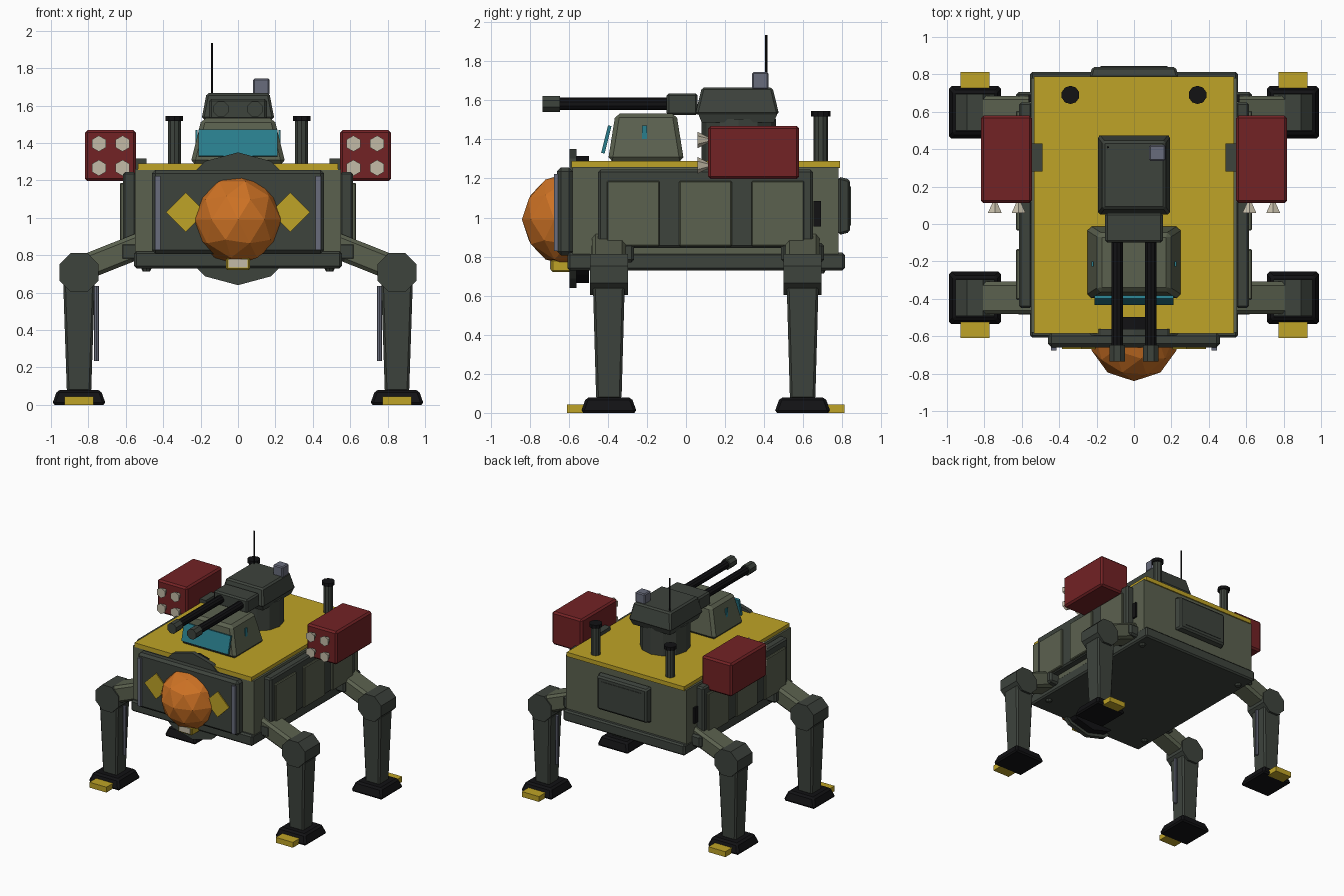
import bpy, bmesh, math
from mathutils import Matrix, Vector, Euler

old = bpy.data.objects.get("Cube")
if old:
    bpy.data.objects.remove(old)


def paint(name, r, g, b):
    m = bpy.data.materials.new(name)
    m.use_nodes = True
    m.diffuse_color = (r, g, b, 1)
    bsdf = m.node_tree.nodes["Principled BSDF"]
    bsdf.inputs["Base Color"].default_value = (r, g, b, 1)
    bsdf.inputs["Roughness"].default_value = 0.8
    return m


olive = paint("light olive", 0.105, 0.12, 0.078)
dark = paint("dark green grey", 0.047, 0.056, 0.046)
black = paint("black", 0.006, 0.006, 0.007)
yellow = paint("yellow", 0.52, 0.37, 0.02)
red = paint("dark red", 0.17, 0.016, 0.018)
orange = paint("orange", 0.62, 0.17, 0.018)
teal = paint("teal glass", 0.023, 0.21, 0.27)
steel = paint("blue steel", 0.14, 0.15, 0.2)
cream = paint("cream", 0.55, 0.5, 0.39)


def finish(name, bm, mat, centre, rot=(0, 0, 0), bevel=0):
    mesh = bpy.data.meshes.new(name)
    bmesh.ops.recalc_face_normals(bm, faces=bm.faces)
    bm.to_mesh(mesh)
    bm.free()
    mesh.materials.append(mat)
    ob = bpy.data.objects.new(name, mesh)
    ob.location = centre
    ob.rotation_euler = rot
    bpy.context.collection.objects.link(ob)
    if bevel:
        mod = ob.modifiers.new("bevel", "BEVEL")
        mod.width = bevel
        mod.segments = 1
    return ob


def block(name, mat, centre, size, top=(1, 1), bevel=0, rot=(0, 0, 0)):
    """Box whose upper face can be scaled to make a tapered block."""
    bm = bmesh.new()
    bmesh.ops.create_cube(bm, size=1)
    for v in bm.verts:
        k = top if v.co.z > 0 else (1, 1)
        v.co = Vector((v.co.x * size[0] * k[0], v.co.y * size[1] * k[1], v.co.z * size[2]))
    return finish(name, bm, mat, centre, rot, bevel)


def tube(name, mat, centre, r1, r2, length, sides=12, rot=(0, 0, 0), turn=0):
    """Cylinder or cone along z; turn spins its corners."""
    bm = bmesh.new()
    bmesh.ops.create_cone(bm, cap_ends=True, segments=sides, radius1=r1, radius2=r2,
                          depth=length, matrix=Matrix.Rotation(turn, 4, "Z"))
    return finish(name, bm, mat, centre, rot)


FWD = (math.pi / 2, 0, 0)

# Hull, chassis and deck
block("hull", olive, (0, 0.1, 1.02), (1.1, 1.36, 0.48))
block("chassis", dark, (0, 0.103, 0.775), (1.11, 1.42, 0.09), bevel=0.012)
block("deck", yellow, (0, 0.102, 1.272), (1.07, 1.375, 0.035))
block("front_plate", dark, (0, -0.62, 1.032), (0.92, 0.08, 0.45), bevel=0.02)
block("rear_hatch", dark, (0, 0.81, 1.06), (0.48, 0.3, 0.06), top=(0.93, 0.9),
      bevel=0.012, rot=(-math.pi / 2, 0, 0))
block("rear_hatch_panel", dark, (0, 0.84, 1.06), (0.36, 0.008, 0.2))

# Nose dome with its collar
tube("collar_front", dark, (0, -0.578, 0.995), 0.355, 0.355, 0.035, 12, FWD)
tube("collar_rear", black, (0, -0.53, 0.99), 0.325, 0.325, 0.065, 12, FWD)
dome = bmesh.new()
bmesh.ops.create_icosphere(dome, subdivisions=2, radius=0.24)
finish("nose_dome", dome, orange, (0, -0.6, 0.99))
block("lamp_housing", yellow, (0, -0.64, 0.753), (0.13, 0.1, 0.065), bevel=0.008)
block("lamp_lens", cream, (0, -0.693, 0.757), (0.1, 0.008, 0.045))

# Cab
block("cab", olive, (0, -0.205, 1.41), (0.51, 0.39, 0.245), top=(0.76, 0.8), bevel=0.022)
block("windshield", teal, (0, -0.408, 1.4), (0.425, 0.018, 0.145), rot=(math.radians(-14), 0, 0))

# Turret
tube("turret_ring", dark, (0, 0.27, 1.39), 0.19, 0.19, 0.23, 12)
block("turret_base", dark, (0, 0.265, 1.515), (0.34, 0.37, 0.055), top=(1.1, 1.12))
block("turret", dark, (0, 0.262, 1.597), (0.39, 0.43, 0.14), top=(0.86, 0.84), bevel=0.012)
block("gun_mantlet", dark, (0, -0.02, 1.58), (0.31, 0.16, 0.112), bevel=0.012)
block("sensor", steel, (0.125, 0.38, 1.7), (0.088, 0.085, 0.09), bevel=0.008)
tube("antenna", black, (-0.14, 0.41, 1.795), 0.006, 0.006, 0.28, 6)

for s in (-1, 1):
    side = "left" if s > 0 else "right"

    # Guns
    tube(side + "_barrel", black, (s * 0.09, -0.38, 1.582), 0.032, 0.032, 0.58, 10, FWD)
    tube(side + "_muzzle", dark, (s * 0.09, -0.69, 1.582), 0.044, 0.044, 0.088, 8, FWD, math.pi / 8)

    # Front markings and trim
    block(side + "_diamond", yellow, (s * 0.28, -0.664, 1.03), (0.15, 0.009, 0.15),
          rot=(0, math.pi / 4, 0))
    block(side + "_trim_strip", steel, (s * 0.43, -0.665, 1.025), (0.03, 0.02, 0.395))
    block(side + "_cab_window", teal, (s * 0.222, -0.213, 1.43), (0.009, 0.026, 0.08))

    # Side armour
    block(side + "_armour", dark, (s * 0.58, 0.1, 1.045), (0.07, 1.1, 0.4), bevel=0.012)
    for i in range(3):
        block(f"{side}_panel_{i}", olive, (s * 0.618, -0.27 + 0.37 * i, 1.02),
              (0.026, 0.27, 0.335), bevel=0.006)
    block(side + "_vent", black, (s * 0.555, 0.672, 1.02), (0.02, 0.04, 0.13))

    # Exhaust stack
    tube(side + "_exhaust", dark, (s * 0.34, 0.69, 1.4), 0.036, 0.036, 0.26, 10)
    tube(side + "_exhaust_cap", black, (s * 0.34, 0.69, 1.532), 0.049, 0.049, 0.027, 10)

    # Rocket pod
    block(side + "_pod_bracket", dark, (s * 0.525, 0.355, 1.28), (0.07, 0.15, 0.075))
    block(side + "_rocket_pod", red, (s * 0.682, 0.346, 1.333), (0.274, 0.467, 0.272), bevel=0.014)
    for x in (0.617, 0.744):
        for z in (1.267, 1.397):
            tube(side + "_rocket", cream, (s * x, 0.086, z), 0.015, 0.043, 0.055, 6, FWD)

    # Legs
    for end, y, out in (("front", -0.395, -1), ("rear", 0.597, 1)):
        tag = f"{side}_{end}_"
        block(tag + "hip", dark, (s * 0.575, y + 0.02 * (out < 0), 0.82), (0.11, 0.22, 0.1), bevel=0.015)
        start, stop = Vector((s * 0.5, y, 0.862)), Vector((s * 0.84, y, 0.727))
        tilt = math.atan2(start.z - stop.z, s * 0.34)
        block(tag + "upper_leg", olive, (start + stop) / 2, ((stop - start).length, 0.175, 0.135),
              bevel=0.02, rot=(0, tilt, 0))
        tube(tag + "knee", dark, (s * 0.85, y, 0.708), 0.113, 0.113, 0.195, 8, FWD, math.pi / 8)
        block(tag + "lower_leg", dark, (s * 0.85, y, 0.36), (0.13, 0.13, 0.58),
              top=(1.3, 1.25), bevel=0.012)
        tube(tag + "piston", steel, (s * 0.757, y, 0.435), 0.014, 0.014, 0.4, 8)
        block(tag + "foot", black, (s * 0.85, y, 0.04), (0.29, 0.29, 0.08),
              top=(0.8, 0.8), bevel=0.014)
        block(tag + "toe", yellow, (s * 0.85, y + out * 0.165, 0.022), (0.155, 0.1, 0.044))
        tube(tag + "chassis_bolt", dark, (s * 0.49, y * 1.15, 0.724), 0.02, 0.03, 0.02, 8)
